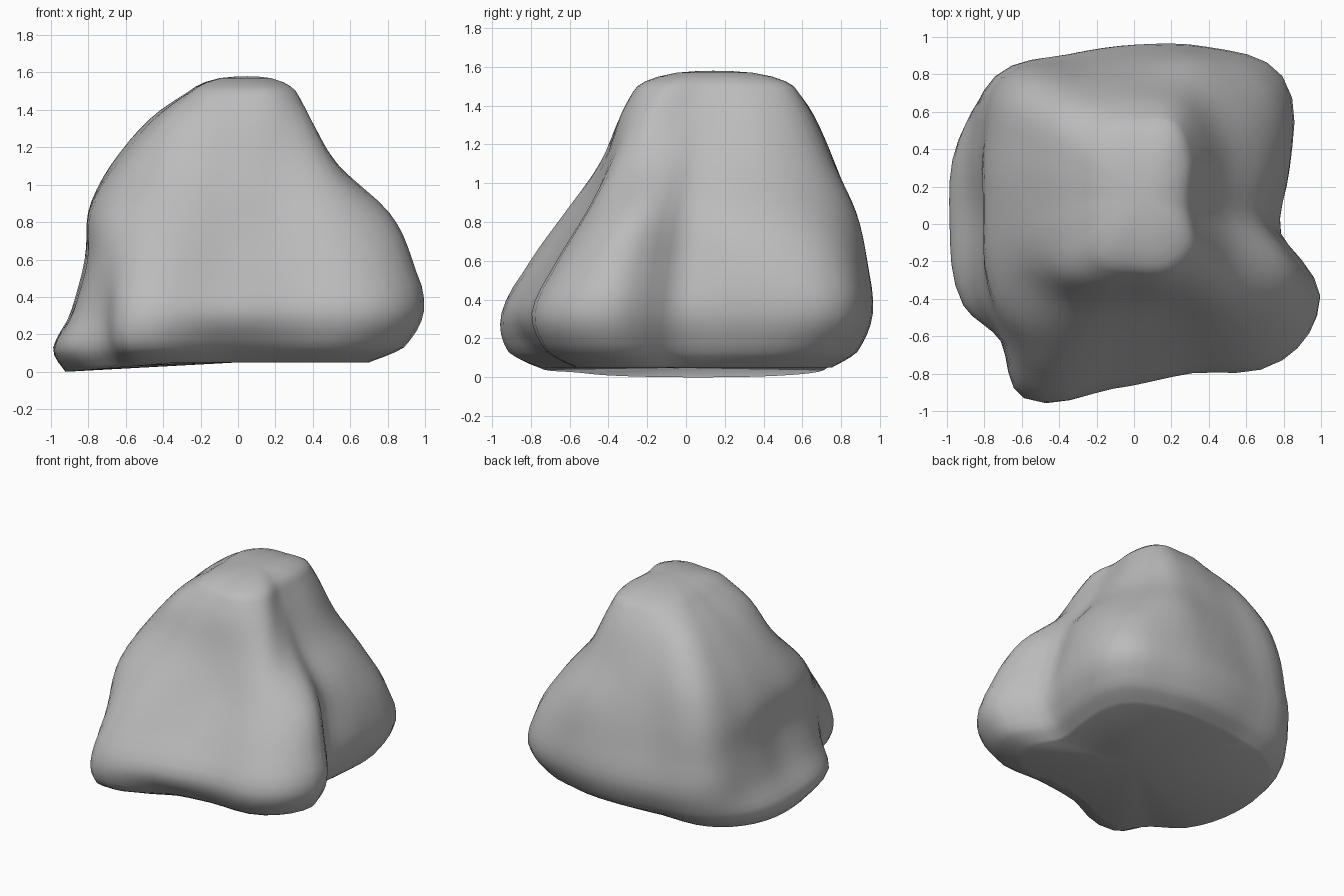
import bpy, bmesh, math

if "Cube" in bpy.data.objects:
    bpy.data.objects.remove(bpy.data.objects["Cube"])

# Directions of the rock's corners and hollows, in degrees from +x
ANGLES = [-6, 18, 44, 67.5, 90, 112.5, 135, 155, 180, 206, 222, 238, 262, 290, 316, 337, 354]

# Rock contours: height, then radii in those directions
CONTOURS = [
    (0.00, .60, .66, .82, .79, .75, .79, .92, .95, .92, .90, .84, .86, .62, .59, .76, .76),
    (0.13, .70, .77, .97, .91, .87, .89, 1.03, 1.04, .99, 1.02, .95, 1.08, .79, .77, .97, .96),
    (0.33, .78, .86, 1.09, .99, .93, .95, 1.07, .98, .88, .96, .97, 1.12, .92, .88, 1.09, 1.07),
    (0.60, .72, .83, 1.01, .94, .87, .89, 1.04, .92, .81, .90, .96, 1.00, .78, .76, .97, 1.0),
    (0.85, .65, .71, .82, .85, .79, .82, .99, .89, .83, .88, .90, .82, .65, .62, .80, .86),
    (1.10, .46, .49, .59, .68, .67, .72, .88, .78, .71, .72, .69, .63, .53, .53, .62, .55),
    (1.35, .32, .34, .44, .54, .54, .57, .66, .57, .50, .53, .56, .52, .46, .47, .47, .36),
    (1.50, .24, .26, .34, .44, .42, .44, .41, .34, .30, .33, .38, .41, .38, .40, .36, .27),
]
TOP = 1.58
AROUND, UP = 4, 4          # subdivisions between contour points


def spline(a, b, c, d, t):
    """Catmull-Rom curve from b to c."""
    return b + 0.5 * t * (c - a + t * (2*a - 5*b + 4*c - d + t * (3*(b - c) + d - a)))


def smooth_ring(radii):
    n = len(radii)
    return [spline(*(radii[(i + k) % n] for k in (-1, 0, 1, 2)), s / AROUND)
            for i in range(n) for s in range(AROUND)]


directions = [math.radians(a + (b - a) * s / AROUND)
              for a, b in zip(ANGLES, ANGLES[1:]) for s in range(AROUND)]

# Smooth each contour around, then blend between contours going up
rows = [[c[0]] + smooth_ring(c[1:]) for c in CONTOURS]
rings = []
for i in range(len(rows) - 1):
    four = [rows[max(0, min(len(rows) - 1, i + k))] for k in (-1, 0, 1, 2)]
    for s in range(UP):
        rings.append([spline(*v, s / UP) for v in zip(*four)])
rings.append(rows[-1])

# Rounded crown
for scale, z in ((.9, 1.525), (.74, 1.55), (.48, 1.57), (.22, 1.578)):
    rings.append([z] + [r * scale for r in rows[-1][1:]])

bm = bmesh.new()


def add_point(radius, angle, z):
    """The contour centre leans back and right as it rises."""
    x = 0.05 * z / TOP + radius * math.cos(angle)
    y = 0.14 * z / TOP + radius * math.sin(angle)
    # underside rises a little away from the left edge
    lift = 0.05 * max(0, min(1, (x + 0.92) / 0.6)) * max(0, 1 - z / 0.13)
    return bm.verts.new((x, y, z + lift))


count = len(directions)
loops = [[add_point(r, a, ring[0]) for a, r in zip(directions, ring[1:])]
         for ring in rings]
for low, high in zip(loops, loops[1:]):
    for k in range(count):
        j = (k + 1) % count
        bm.faces.new((low[k], low[j], high[j], high[k]))

# Close the underside and the crown
base, crown = add_point(0, 0, 0), add_point(0, 0, TOP)
for k in range(count):
    j = (k + 1) % count
    bm.faces.new((base, loops[0][j], loops[0][k]))
    bm.faces.new((crown, loops[-1][k], loops[-1][j]))

# Soften small ripples on the upper body
upper = [v for v in bm.verts if 0.5 < v.co.z < 1.57]
for _ in range(2):
    bmesh.ops.smooth_vert(bm, verts=upper, factor=0.3,
                          use_axis_x=True, use_axis_y=True, use_axis_z=True)

mesh = bpy.data.meshes.new("rock")
bm.to_mesh(mesh)
bm.free()
rock = bpy.data.objects.new("rock", mesh)
bpy.context.collection.objects.link(rock)

stone = bpy.data.materials.new("stone grey")
stone.diffuse_color = (0.5, 0.5, 0.5, 1)
stone.use_nodes = True
stone.node_tree.nodes["Principled BSDF"].inputs["Base Color"].default_value = stone.diffuse_color
mesh.materials.append(stone)

bpy.context.view_layer.objects.active = rock
rock.select_set(True)
bpy.ops.object.shade_smooth_by_angle(angle=math.radians(60))
